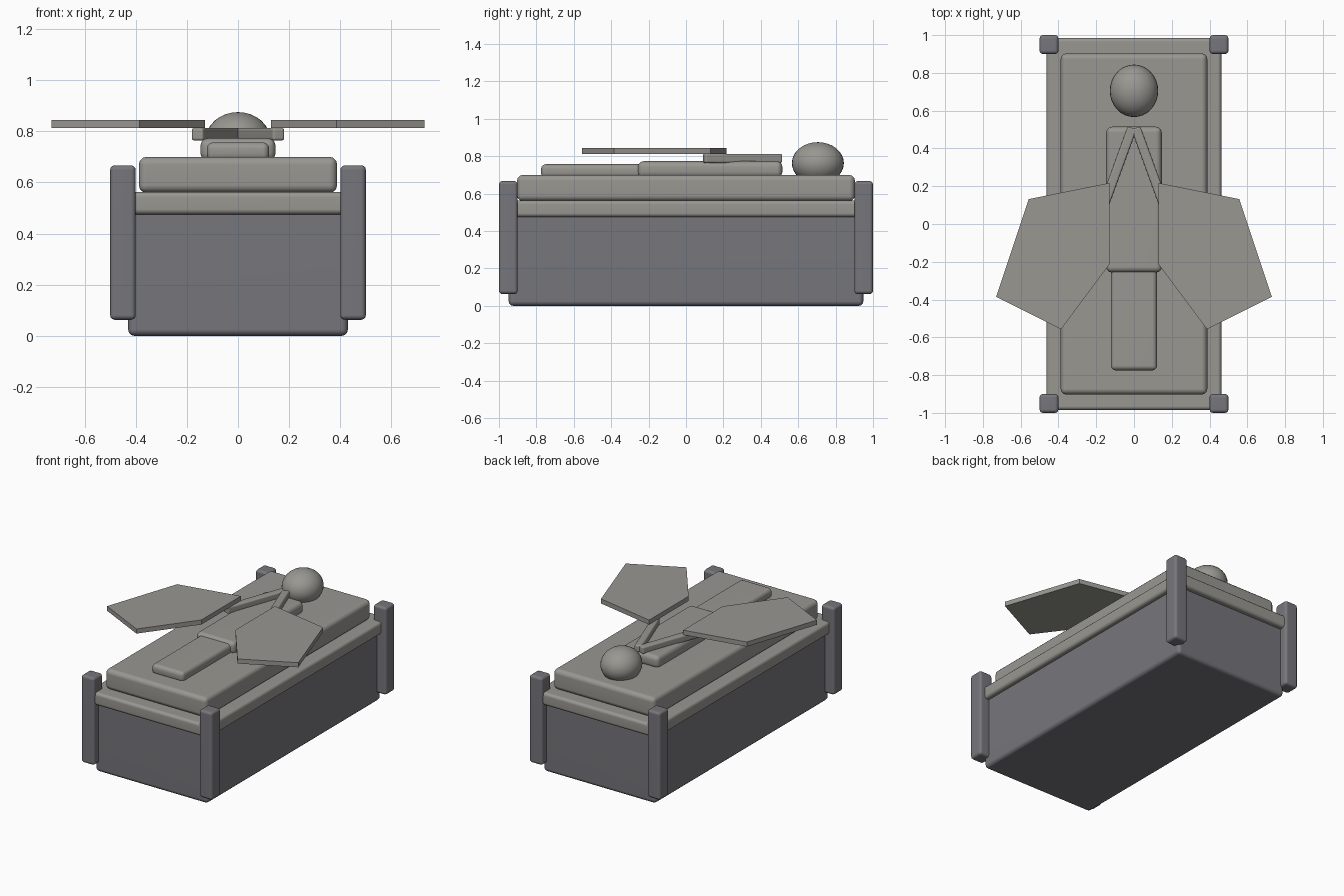
import bpy, bmesh, math
from mathutils import Matrix

if "Cube" in bpy.data.objects:
    bpy.data.objects.remove(bpy.data.objects["Cube"])


def material(name, rgb):
    m = bpy.data.materials.new(name)
    m.diffuse_color = (*rgb, 1)
    m.use_nodes = True
    m.node_tree.nodes["Principled BSDF"].inputs["Base Color"].default_value = m.diffuse_color
    return m


dark = material("dark_stone", (0.18, 0.18, 0.20))
pale = material("pale_stone", (0.32, 0.31, 0.285))


def add_object(name, bm, mat, bevel=0.0):
    bmesh.ops.recalc_face_normals(bm, faces=bm.faces)
    mesh = bpy.data.meshes.new(name)
    bm.to_mesh(mesh)
    bm.free()
    ob = bpy.data.objects.new(name, mesh)
    bpy.context.collection.objects.link(ob)
    mesh.materials.append(mat)
    if bevel:
        mod = ob.modifiers.new("rounded_edges", 'BEVEL')
        mod.width = bevel
        mod.segments = 3
        mesh.shade_smooth()
        ob.modifiers.new("weighted", 'WEIGHTED_NORMAL')
    return ob


def box(name, x, y, z, mat, bevel):
    """Box from (min, max) ranges on each axis."""
    bm = bmesh.new()
    size = [r[1] - r[0] for r in (x, y, z)]
    mid = [(r[0] + r[1]) / 2 for r in (x, y, z)]
    bmesh.ops.create_cube(bm, size=1, matrix=Matrix.Translation(mid) @ Matrix.Diagonal((*size, 1)))
    return add_object(name, bm, mat, bevel)


# Tomb chest, lid slab and raised bed
box("chest", (-0.43, 0.43), (-0.948, 0.948), (0, 0.5), dark, 0.025)
box("lid_slab", (-0.463, 0.463), (-0.985, 0.985), (0.475, 0.563), pale, 0.02)
box("raised_bed", (-0.388, 0.388), (-0.903, 0.903), (0.56, 0.70), pale, 0.03)

# Corner posts
for sx, side in ((-1, "left"), (1, "right")):
    for sy, end in ((-1, "front"), (1, "back")):
        xs = sorted((sx * 0.4, sx * 0.5))
        ys = sorted((sy * 0.9, sy * 1.0))
        box(f"corner_post_{end}_{side}", xs, ys, (0.063, 0.667), dark, 0.018)

# Reclining figure: torso, legs and head
box("torso", (-0.147, 0.147), (-0.257, 0.515), (0.685, 0.773), pale, 0.03)
box("legs", (-0.122, 0.122), (-0.775, -0.23), (0.685, 0.757), pale, 0.025)

bm = bmesh.new()
bmesh.ops.create_uvsphere(bm, u_segments=32, v_segments=16, radius=1,
                          matrix=Matrix.Translation((0, 0.705, 0.763)) @ Matrix.Diagonal((0.128, 0.139, 0.112, 1)))
head = add_object("head", bm, pale)
head.data.shade_smooth()

# Praying arms meeting at the chest, and flat wings spread to each side
wing_outline = [(0.13, 0.217), (0.557, 0.132), (0.73, -0.385), (0.386, -0.557), (0.13, -0.214)]
for s, side in ((-1, "left"), (1, "right")):
    arm = box(f"arm_{side}", (-0.025, 0.025), (-0.22, 0.22), (-0.0245, 0.0245), pale, 0.01)
    arm.location = (s * 0.085, 0.302, 0.7885)
    arm.rotation_euler = (0, 0, s * math.radians(20))

    bm = bmesh.new()
    face = bm.faces.new([bm.verts.new((s * x, y, 0.812)) for x, y in wing_outline])
    top = bmesh.ops.extrude_face_region(bm, geom=[face])["geom"]
    bmesh.ops.translate(bm, vec=(0, 0, 0.032), verts=[v for v in top if isinstance(v, bmesh.types.BMVert)])
    add_object(f"wing_{side}", bm, pale)
